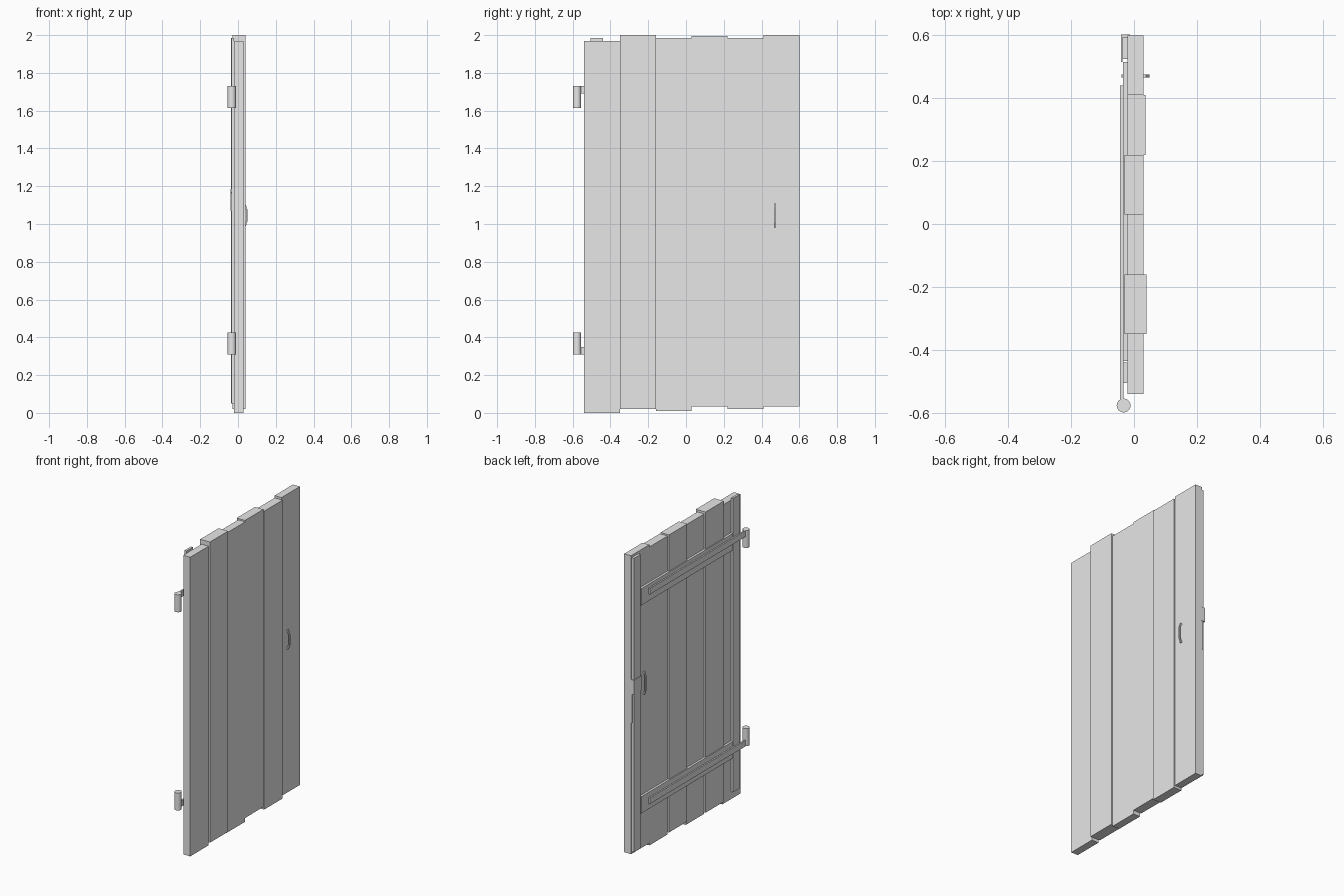
import bpy, bmesh
from mathutils import Vector

cube = bpy.data.objects.get("Cube")
if cube:
    bpy.data.objects.remove(cube, do_unlink=True)

grey = bpy.data.materials.new("light_grey")
grey.use_nodes = True
grey.diffuse_color = (0.8, 0.8, 0.8, 1)
grey.node_tree.nodes["Principled BSDF"].inputs["Base Color"].default_value = (0.8, 0.8, 0.8, 1)


def add(name, bm):
    bmesh.ops.recalc_face_normals(bm, faces=bm.faces)
    mesh = bpy.data.meshes.new(name)
    bm.to_mesh(mesh)
    bm.free()
    mesh.materials.append(grey)
    obj = bpy.data.objects.new(name, mesh)
    bpy.context.collection.objects.link(obj)
    return obj


def box(name, xs, ys, zs):
    bm = bmesh.new()
    bmesh.ops.create_cube(bm, size=1)
    for v in bm.verts:
        v.co = Vector([r[0] if c < 0 else r[1] for c, r in zip(v.co, (xs, ys, zs))])
    return add(name, bm)


def barrel(name, x, y, zs, radius):
    bm = bmesh.new()
    bmesh.ops.create_cone(bm, cap_ends=True, segments=24, radius1=radius,
                          radius2=radius, depth=zs[1] - zs[0])
    bmesh.ops.translate(bm, verts=bm.verts, vec=(x, y, sum(zs) / 2))
    obj = add(name, bm)
    bpy.ops.object.select_all(action='DESELECT')
    obj.select_set(True)
    bpy.context.view_layer.objects.active = obj
    bpy.ops.object.shade_smooth_by_angle()


def pull(name, x, y, zs, side):
    # flat bar bent into a bracket, extruded across the door
    low, high = zs
    outer = [(0, low), (0.008, low), (0.019, low + 0.03), (0.019, high - 0.03), (0.008, high), (0, high)]
    inner = [(0, high - 0.012), (0.004, high - 0.012), (0.012, high - 0.035),
             (0.012, low + 0.035), (0.004, low + 0.012), (0, low + 0.012)]
    bm = bmesh.new()
    rings = []
    for dy in (-0.005, 0.005):
        rings.append([bm.verts.new((x + side * px, y + dy, pz)) for px, pz in outer + inner])
    a, b = rings
    n = len(a)
    for i in range(n):
        j = (i + 1) % n
        bm.faces.new((a[i], a[j], b[j], b[i]))
    for ring in rings:
        for i in range(n // 2 - 1):
            bm.faces.new((ring[i], ring[i + 1], ring[n - 2 - i], ring[n - 1 - i]))
    add(name, bm)


# Uneven planks: back x, front x, bottom z, top z
planks = [(-0.02, 0.03, 0.00, 1.97), (-0.03, 0.04, 0.02, 2.00), (-0.02, 0.03, 0.01, 1.985),
          (-0.03, 0.03, 0.035, 1.995), (-0.02, 0.037, 0.02, 1.985), (-0.02, 0.03, 0.035, 2.00)]
for i, (x0, x1, z0, z1) in enumerate(planks):
    y = -0.54 + 0.19 * i
    box(f"plank_{i + 1}", (x0, x1), (y, y + 0.19), (z0, z1))

# Upright battens on the rear face
box("hinge_side_batten", (-0.035, -0.02), (-0.505, -0.44), (0.05, 1.985))
box("latch_side_batten", (-0.037, -0.02), (0.525, 0.595), (0.05, 1.985))

# Cross rails, hinge straps and hinge barrels
for level, rail, strap, pin in (("upper", (1.645, 1.755), (1.69, 1.73), (1.615, 1.73)),
                                ("lower", (0.275, 0.385), (0.31, 0.35), (0.31, 0.425))):
    box(level + "_rail", (-0.035, -0.02), (-0.435, 0.515), rail)
    box(level + "_hinge_strap", (-0.044, -0.034), (-0.575, 0.44), strap)
    barrel(level + "_hinge_barrel", -0.033, -0.577, pin, 0.022)

# Pull handles on both faces
pull("outer_handle", 0.03, 0.47, (0.98, 1.11), 1)
pull("inner_handle", -0.02, 0.47, (1.04, 1.19), -1)

# Latch wrapped round the edge, with its thin edge strip
box("latch_plate", (-0.041, -0.036), (0.515, 0.602), (1.09, 1.185))
box("latch_edge_plate", (-0.041, -0.012), (0.595, 0.602), (1.09, 1.185))
box("latch_edge_strip", (-0.026, -0.019), (0.594, 0.601), (0.9, 1.09))
